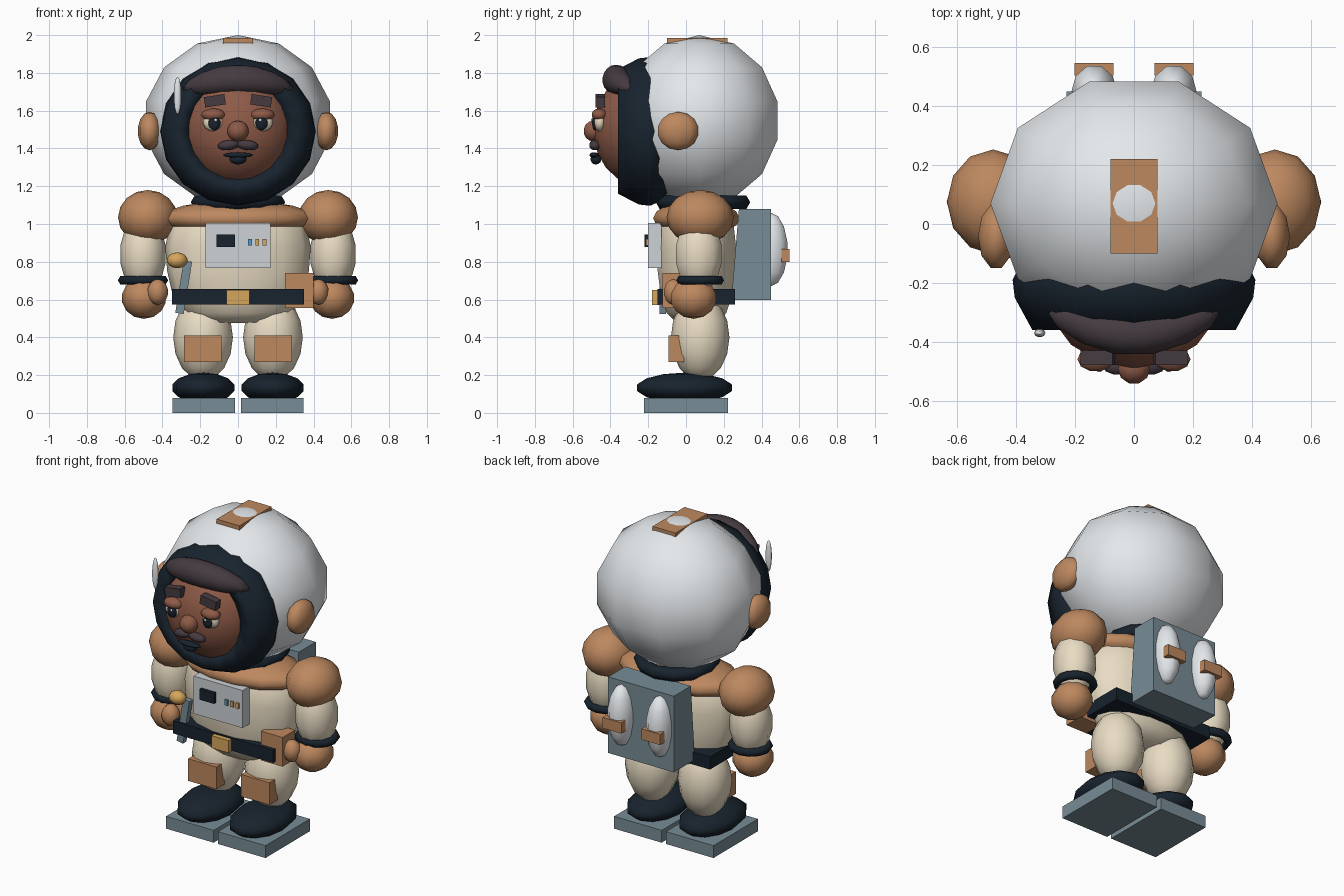
import bpy, bmesh, math
from mathutils import Matrix, Vector

if "Cube" in bpy.data.objects:
    bpy.data.objects.remove(bpy.data.objects["Cube"])


def material(name, hexcol):
    m = bpy.data.materials.new(name)
    rgb = [int(hexcol[i:i + 2], 16) / 255 for i in (0, 2, 4)]
    m.diffuse_color = [((c + 0.055) / 1.055) ** 2.4 for c in rgb] + [1]
    m.use_nodes = True
    m.node_tree.nodes["Principled BSDF"].inputs["Base Color"].default_value = m.diffuse_color
    return m


WHITE = material("shell_white", "e4e8eb")
DARK = material("dark_rubber", "18232e")
SKIN = material("skin", "8e5a47")
HAIR = material("hair_brown", "453b41")
TAN = material("tan_leather", "bd885f")
CREAM = material("cream_cloth", "e9dcc3")
STEEL = material("blue_steel", "788c96")
GOLD = material("gold", "d6a65c")
BLUE = material("blue_light", "5a9ccc")
PANEL = material("panel_grey", "cdd2d6")


def finish(name, bm, mat, loc, rot=(0, 0, 0), smooth=True):
    bmesh.ops.recalc_face_normals(bm, faces=bm.faces)
    for f in bm.faces:
        f.smooth = smooth
    me = bpy.data.meshes.new(name)
    bm.to_mesh(me)
    bm.free()
    me.materials.append(mat)
    ob = bpy.data.objects.new(name, me)
    ob.location = loc
    ob.rotation_euler = rot
    bpy.context.collection.objects.link(ob)
    return ob


def ball(name, mat, loc, rad, segs=10, rings=7, rot=(0, 0, 0)):
    bm = bmesh.new()
    bmesh.ops.create_uvsphere(bm, u_segments=segs, v_segments=rings, radius=1,
                              matrix=Matrix.Rotation(math.pi / 2, 4, 'Z'))
    bmesh.ops.scale(bm, vec=rad, verts=bm.verts)
    return finish(name, bm, mat, loc, rot)


def box(name, mat, lo, hi, rot=(0, 0, 0)):
    lo, hi = Vector(lo), Vector(hi)
    bm = bmesh.new()
    bmesh.ops.create_cube(bm, size=1)
    bmesh.ops.scale(bm, vec=hi - lo, verts=bm.verts)
    return finish(name, bm, mat, (lo + hi) / 2, rot, False)


def lathe(name, mat, pts, loc, scale=(1, 1, 1), segs=12, closed=False, along_y=False):
    bm = bmesh.new()
    vs = [bm.verts.new((r, 0, h)) for r, h in pts]
    es = [bm.edges.new(p) for p in zip(vs, vs[1:])]
    if closed:
        es.append(bm.edges.new((vs[-1], vs[0])))
    bmesh.ops.spin(bm, geom=vs + es, axis=(0, 0, 1), cent=(0, 0, 0),
                   angle=2 * math.pi, steps=segs)
    bmesh.ops.remove_doubles(bm, verts=bm.verts, dist=1e-4)
    if along_y:
        bmesh.ops.rotate(bm, matrix=Matrix.Rotation(math.pi / 2, 3, 'X'), verts=bm.verts)
    bmesh.ops.scale(bm, vec=scale, verts=bm.verts)
    return finish(name, bm, mat, loc)


def ring(name, mat, loc, major, minor, scale=(1, 1, 1)):
    pts = [(major + minor * math.cos(a * math.pi / 3), minor * math.sin(a * math.pi / 3))
           for a in range(6)]
    return lathe(name, mat, pts, loc, scale, 12, True)


# helmet, face opening rim and crest strap
ball("helmet_shell", WHITE, (0, .07, 1.547), (.5, .447, .453))
lathe("visor_rim", DARK, [(.37, .1), (.412, .19), (.405, .25), (.345, .36), (.26, .35)],
      (0, 0, 1.49), (1, 1, .955), 16, True, True)
box("helmet_strap", TAN, (-.08, -.1, 1.955), (.08, .22, 1.985))
ball("visor_glint", WHITE, (-.32, -.37, 1.68), (.02, .015, .1))
ring("neck_collar", DARK, (0, .09, 1.115), .21, .04)

# head with swept fringe
ball("head", SKIN, (0, -.22, 1.5), (.305, .272, .305), 16, 11)
hair = ball("hair_fringe", HAIR, (0, -.37, 1.765), (.295, .078, .078), 14, 9)
for v in hair.data.vertices:
    v.co.z -= .6 * v.co.x ** 2
    v.co.y += .8 * v.co.x ** 2

# face details
ball("nose", SKIN, (0, -.49, 1.492), (.057, .055, .055))
ball("upper_lip", DARK, (0, -.487, 1.365), (.08, .025, .015))
ball("lower_lip", DARK, (0, -.477, 1.342), (.045, .03, .027))

# torso, yoke and belt
lathe("torso", CREAM, [(0, .475), (.2, .48), (.29, .53), (.345, .62), (.375, .75),
                       (.385, .88), (.36, 1.0), (.27, 1.09), (0, 1.1)],
      (0, .055, 0), (1, .56, 1), 14)
ball("shoulder_yoke", TAN, (0, .055, 1.03), (.41, .235, .095), 14, 8)
box("belt", DARK, (-.35, -.15, .575), (.35, .26, .655))
box("belt_buckle", GOLD, (-.06, -.18, .572), (.06, -.14, .65))
box("belt_pouch", TAN, (.25, -.125, .555), (.4, 0, .74))

# chest console
box("chest_panel", PANEL, (-.172, -.2, .767), (.172, -.13, 1.005))
box("chest_screen", DARK, (-.115, -.22, .878), (-.015, -.19, .945))
for i, m in enumerate((BLUE, GOLD, GOLD)):
    x = .063 + .039 * i
    box("chest_button", m, (x - .01, -.212, .886), (x + .01, -.19, .92))

# hand tool tucked in the belt
box("tool_handle", STEEL, (-.31, -.14, .525), (-.265, -.105, .805), (0, .16, 0))
ball("tool_knob", GOLD, (-.322, -.145, .808), (.055, .045, .042))

# backpack, narrowing against the back
pack = box("backpack", STEEL, (-.23, .24, .598), (.23, .45, 1.08))
for v in pack.data.vertices:
    if v.co.y < 0 and v.co.z > 0:
        v.co.y += .04

for s, side in ((-1, "right"), (1, "left")):
    def span(name, mat, x0, x1, y0, y1, z0, z1, rot=(0, 0, 0)):
        a, b = sorted((s * x0, s * x1))
        return box(name + "_" + side, mat, (a, y0, z0), (b, y1, z1), rot)

    def blob(name, mat, x, y, z, *rad, **kw):
        return ball(name + "_" + side, mat, (s * x, y, z), rad, **kw)

    # helmet pods and facial features
    blob("ear_pod", TAN, .468, -.042, 1.492, .063, .115, .102)
    blob("eye", CREAM, .13, -.457, 1.54, .056, .032, .05)
    blob("pupil", DARK, .125, -.482, 1.535, .032, .016, .04)
    blob("eye_glint", WHITE, .118, -.498, 1.55, .009, .006, .009, segs=6, rings=4)
    blob("eyelid", SKIN, .13, -.459, 1.578, .064, .043, .034)
    span("eyebrow", HAIR, .068, .178, -.478, -.43, 1.625, 1.68, (0, s * .15, 0))
    blob("moustache", HAIR, .05, -.482, 1.418, .058, .032, .027, rot=(0, s * .12, 0))

    # arms
    blob("shoulder", TAN, .478, .075, 1.035, .157, .178, .145, segs=12, rings=8)
    blob("arm", CREAM, .503, .068, .84, .123, .13, .21)
    ring("cuff_" + side, DARK, (s * .503, .075, .702), .108, .025, (1, .95, 1))
    blob("glove", TAN, .498, .04, .608, .118, .127, .11)
    blob("thumb", TAN, .425, -.065, .64, .055, .055, .068)

    # legs and boots
    blob("leg", CREAM, .185, .075, .4, .158, .155, .23, segs=12, rings=8)
    span("knee_pad", TAN, .087, .285, -.092, -.01, .27, .41)
    blob("boot", DARK, .183, -.008, .133, .168, .257, .08, segs=12, rings=7)
    span("boot_sole", STEEL, .015, .348, -.222, .222, 0, .078)

    # air tanks with clasps
    blob("air_tank", WHITE, .135, .448, .865, .08, .095, .195)
    span("tank_clasp", TAN, .07, .202, .505, .547, .8, .868)
